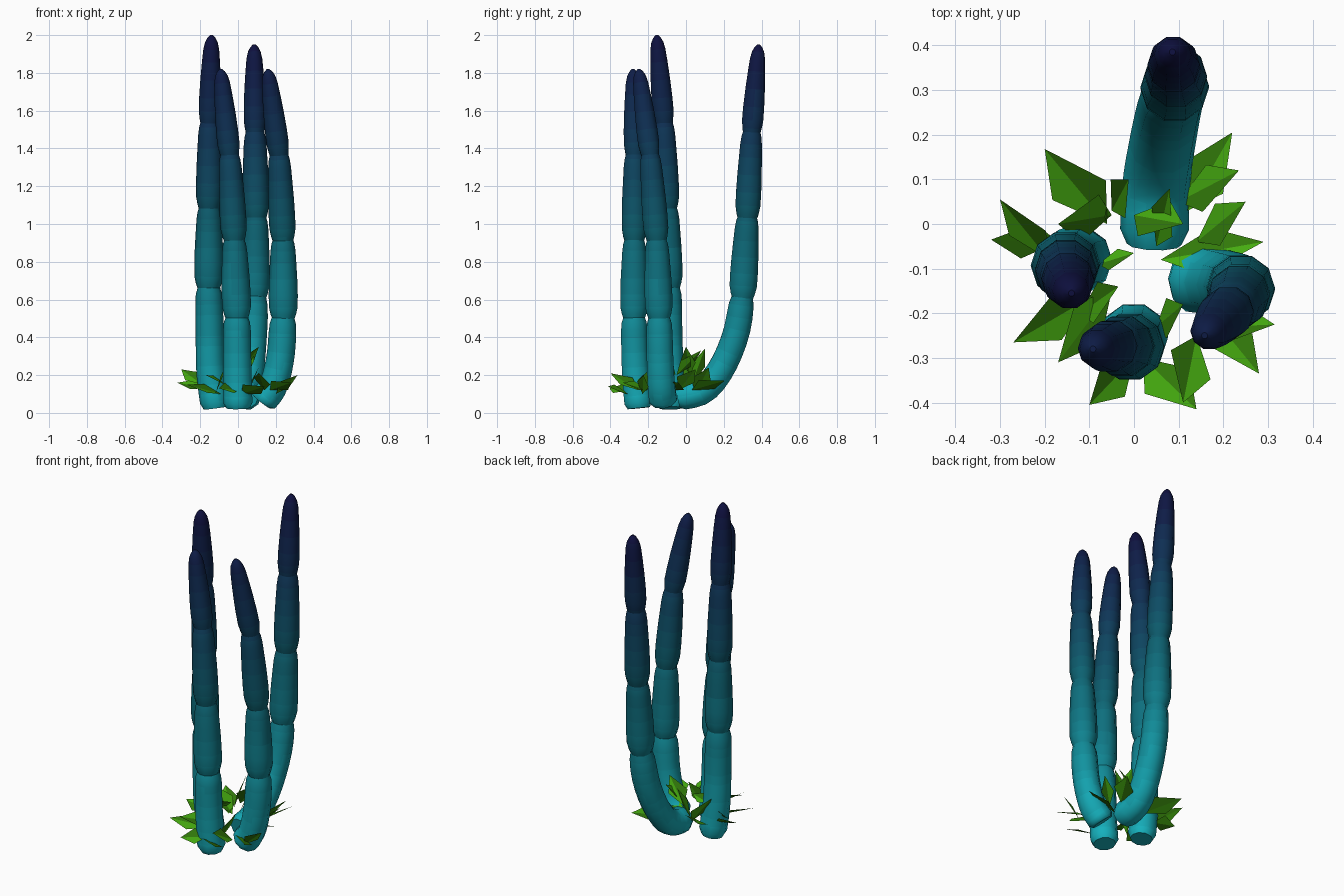
import bpy, bmesh, math
from mathutils import Vector

if "Cube" in bpy.data.objects:
    bpy.data.objects.remove(bpy.data.objects["Cube"])

SIDES = 10
BANDS = 24


def material(name, rgb):
    m = bpy.data.materials.new(name)
    lin = [(c / 255 / 12.92 if c < 11 else ((c / 255 + 0.055) / 1.055) ** 2.4) for c in rgb]
    m.diffuse_color = (*lin, 1)
    m.use_nodes = True
    m.node_tree.nodes["Principled BSDF"].inputs["Base Color"].default_value = m.diffuse_color
    return m


# Height gradient from cyan at the base to navy at the tips
STOPS = [(0, (22, 180, 192)), (0.5, (16, 135, 148)), (1.0, (12, 94, 110)),
         (1.5, (14, 50, 85)), (2.01, (14, 12, 60))]


def gradient(z):
    for (z0, c0), (z1, c1) in zip(STOPS, STOPS[1:]):
        if z <= z1:
            f = (z - z0) / (z1 - z0)
            return [a + (b - a) * f for a, b in zip(c0, c1)]
    return STOPS[-1][1]


stalk_mats = [material(f"stalk_{i}", gradient((i + 0.5) * 2 / BANDS)) for i in range(BANDS)]
leaf_mats = [material("leaf_bright", (70, 172, 16)), material("leaf_dark", (50, 122, 10))]


def spline(pts, t):
    """Catmull-Rom point at t in 0..1"""
    n = len(pts) - 1
    i = min(int(t * n), n - 1)
    u = t * n - i
    p1, p2 = pts[i], pts[i + 1]
    p0 = pts[i - 1] if i else 2 * p1 - p2
    p3 = pts[i + 2] if i + 2 <= n else 2 * p2 - p1
    return 0.5 * (2 * p1 + (p2 - p0) * u + (2 * p0 - 5 * p1 + 4 * p2 - p3) * u ** 2
                  + (3 * p1 - p0 - 3 * p2 + p3) * u ** 3)


# Section profiles: (position along section, relative radius)
BASE = [(0, 0.8), (0.06, 1.0)] + [(0.06 + 0.08 * i, 1.0 - 0.005 * i) for i in range(1, 11)] + [(0.94, 0.9), (1, 0.75)]
MID = [(0, 0.76), (0.06, 0.88), (0.15, 0.99), (0.3, 1.0), (0.5, 0.97), (0.7, 0.91), (0.85, 0.86), (0.94, 0.79), (1, 0.68)]
TIP = [(0, 0.8), (0.06, 0.9), (0.15, 1.0), (0.3, 0.99), (0.5, 0.92), (0.7, 0.81), (0.84, 0.71), (0.92, 0.57), (0.97, 0.36), (1, 0.12)]


def section(name, pts, radius, profile):
    bm = bmesh.new()
    rings = []
    for t, r in profile:
        c = spline(pts, t)
        d = spline(pts, min(t + 0.02, 1)) - spline(pts, max(t - 0.02, 0))
        q = Vector((0, 0, 1)).rotation_difference(d)
        rings.append([bm.verts.new(c + q @ Vector((radius * r * math.cos(a), radius * r * math.sin(a), 0)))
                      for a in (2 * math.pi * k / SIDES for k in range(SIDES))])
    for a, b in zip(rings, rings[1:]):
        for k in range(SIDES):
            j = (k + 1) % SIDES
            bm.faces.new((a[k], a[j], b[j], b[k]))
    bm.faces.new(rings[0][::-1])
    bm.faces.new(rings[-1])
    me = bpy.data.meshes.new(name)
    for m in stalk_mats:
        me.materials.append(m)
    for f in bm.faces:
        f.smooth = len(f.verts) == 4
        f.material_index = max(0, min(BANDS - 1, int(f.calc_center_median().z / 2 * BANDS)))
    bm.to_mesh(me)
    bm.free()
    bpy.context.collection.objects.link(bpy.data.objects.new(name, me))


# Stalks: base section path, then the upper joints up to the tip
STALKS = {
    "back_stalk": ([(.045, -.045, .085), (.05, .09, .12), (.065, .19, .24), (.08, .265, .42), (.09, .3, .62)],
                   [(.095, .325, 1.04), (.09, .348, 1.49), (.086, .385, 1.95)]),
    "left_stalk": ([(-.12, -.08, .025), (-.145, -.085, .22), (-.15, -.09, .44), (-.155, -.09, .67)],
                   [(-.153, -.1, 1.09), (-.15, -.117, 1.54), (-.14, -.155, 2.0)]),
    "front_stalk": ([(0, -.25, .025), (-.003, -.265, .18), (-.005, -.272, .34), (-.006, -.275, .51)],
                    [(-.02, -.274, .92), (-.045, -.272, 1.37), (-.092, -.28, 1.82)]),
    "right_stalk": ([(.125, -.12, .06), (.185, -.13, .14), (.225, -.138, .3), (.24, -.142, .51)],
                    [(.238, -.155, .92), (.217, -.19, 1.37), (.158, -.25, 1.82)]),
}
for name, (base, upper) in STALKS.items():
    section(name + "_base", [Vector(p) for p in base], 0.077, BASE)
    joints = [Vector(p) for p in [base[-1]] + upper]
    for i, r in enumerate((0.077, 0.07, 0.059)):
        a, b = joints[i], joints[i + 1]
        section(f"{name}_section_{i + 2}", [a - (b - a) * 0.03, b], r, TIP if i == 2 else MID)

# Leaves: root, tip, half width
LEAVES = [
    ((-.06, .0, .13), (-.2, .168, .2), .06), ((-.05, .02, .12), (-.17, .0, .28), .05),
    ((-.19, -.08, .15), (-.3, .055, .23), .035), ((-.17, -.04, .13), (-.32, -.035, .16), .04),
    ((-.09, -.16, .1), (-.27, -.265, .15), .05), ((-.05, -.15, .14), (-.17, -.31, .2), .05),
    ((.0, -.3, .12), (-.1, -.405, .13), .045), ((.02, -.3, .1), (.14, -.415, .14), .055),
    ((.14, -.25, .12), (.11, -.4, .21), .05), ((.17, -.2, .12), (.28, -.335, .16), .045),
    ((.2, -.23, .1), (.315, -.225, .2), .03), ((.06, -.08, .12), (.29, -.04, .16), .05),
    ((.14, -.04, .12), (.25, .05, .23), .04), ((.12, .03, .12), (.22, .205, .17), .05),
    ((.1, .05, .1), (.235, .12, .24), .045),
    ((-.05, .03, .15), (-.012, .1, .34), .035), ((.0, .02, .2), (.11, .0, .35), .045),
    ((.05, -.05, .2), (.08, .08, .33), .03), ((-.08, -.09, .2), (-.0, -.065, .24), .02),
    ((-.12, -.2, .1), (-.035, -.14, .3), .035), ((.05, -.23, .1), (.11, -.18, .24), .035),
]
for n, (root, tip, w) in enumerate(LEAVES):
    root, tip = Vector(root), Vector(tip)
    d = tip - root
    side = d.cross(Vector((0, 0, 1))).normalized()
    up = side.cross(d).normalized()
    left = root + d * 0.4 + side * w + up * 0.035
    right = root + d * 0.52 - side * w - up * 0.02
    me = bpy.data.meshes.new(f"leaf_{n + 1}")
    # folded blade with a raised midrib
    me.from_pydata([root, left, tip, right], [], [(0, 1, 2), (0, 2, 3)])
    for m in leaf_mats:
        me.materials.append(m)
    me.polygons[n % 2].material_index = 1
    bpy.context.collection.objects.link(bpy.data.objects.new(me.name, me))
